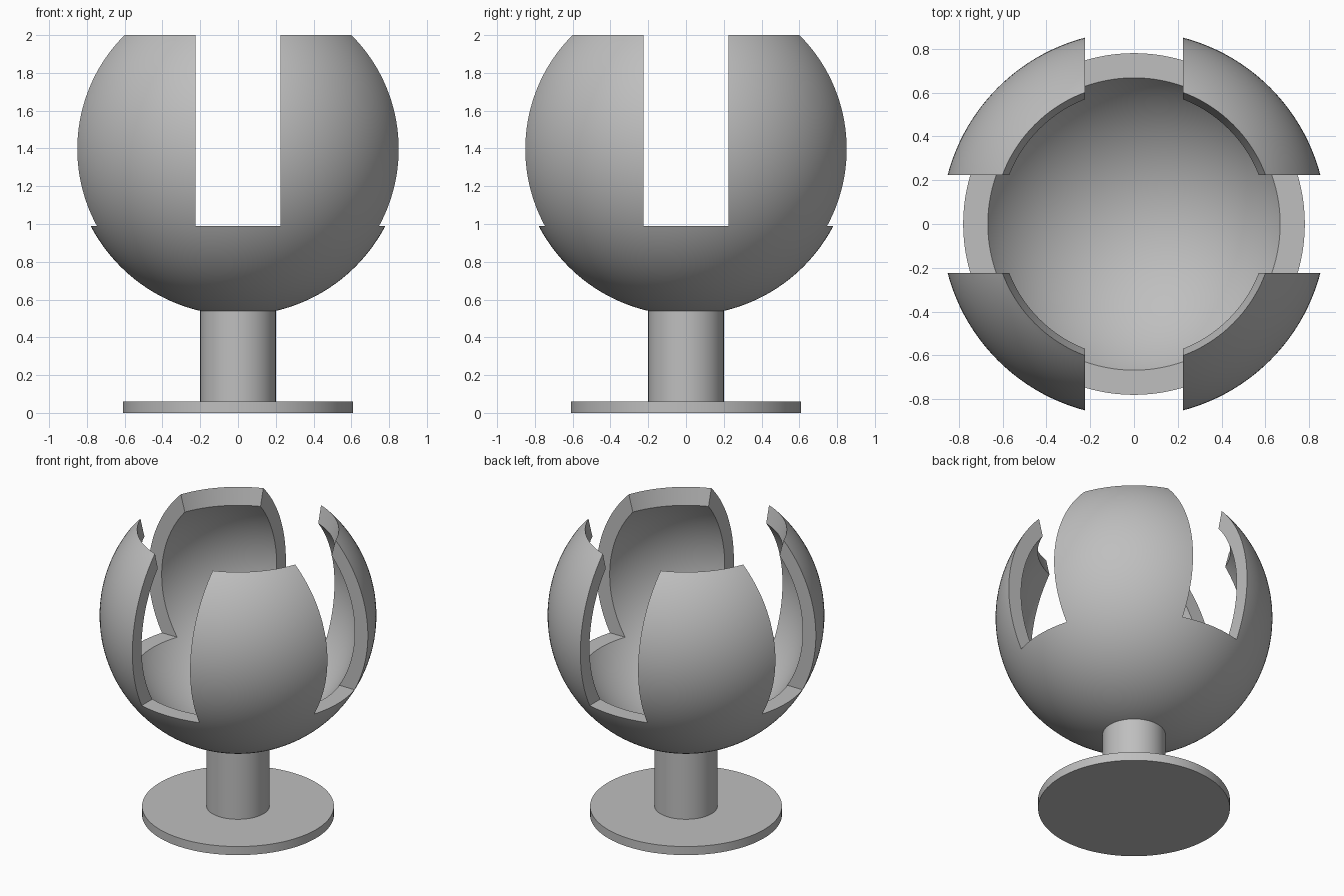
import bpy, bmesh, math

if "Cube" in bpy.data.objects:
    bpy.data.objects.remove(bpy.data.objects["Cube"], do_unlink=True)

GREY = (0.52, 0.52, 0.52, 1)
CENTRE, OUTER, INNER = 1.397, 0.88, 0.782   # globe centre height and shell radii
RIM_R, RIM_INNER_R = 0.641, 0.612           # steep rim of the top opening
GAP, LEDGE = 0.224, 0.99                    # half width and floor of the slots

mat = bpy.data.materials.new("plain grey")
mat.use_nodes = True
mat.diffuse_color = GREY
mat.node_tree.nodes["Principled BSDF"].inputs["Base Color"].default_value = GREY


def lathe(name, profile, steps=128):
    """Turn a profile of (radius, height) points around the z axis."""
    bm = bmesh.new()
    verts = [bm.verts.new((r, 0, z)) for r, z in profile]
    edges = [bm.edges.new(pair) for pair in zip(verts, verts[1:])]
    bmesh.ops.spin(bm, geom=verts + edges, cent=(0, 0, 0), axis=(0, 0, 1),
                   angle=math.tau, steps=steps)
    bmesh.ops.remove_doubles(bm, verts=bm.verts, dist=1e-5)
    bmesh.ops.recalc_face_normals(bm, faces=bm.faces)
    mesh = bpy.data.meshes.new(name)
    bm.to_mesh(mesh)
    bm.free()
    mesh.materials.append(mat)
    obj = bpy.data.objects.new(name, mesh)
    bpy.context.collection.objects.link(obj)
    return obj


def arc(radius, end_r, count=56):
    """Globe meridian from the bottom pole up to radius end_r above the middle."""
    sweep = math.pi - math.asin(end_r / radius)
    return [(radius * math.sin(sweep * i / count),
             CENTRE - radius * math.cos(sweep * i / count)) for i in range(count + 1)]


def slot_cutter(name, size):
    bpy.ops.mesh.primitive_cube_add(size=1, location=(0, 0, LEDGE + 1))
    cutter = bpy.context.object
    cutter.name = name
    cutter.scale = size
    bpy.context.view_layer.update()
    return cutter


# Hollow globe with an open top
globe = lathe("petal_bowl", arc(OUTER, RIM_R) + arc(INNER, RIM_INNER_R)[::-1])

# Two crossing slots leave four petals
for name, size in (("slot_cutter_x", (3, 2 * GAP, 2)), ("slot_cutter_y", (2 * GAP, 3, 2))):
    cutter = slot_cutter(name, size)
    mod = globe.modifiers.new(name, "BOOLEAN")
    mod.operation = "DIFFERENCE"
    mod.solver = "EXACT"
    mod.object = cutter
    bpy.ops.object.select_all(action="DESELECT")
    globe.select_set(True)
    bpy.context.view_layer.objects.active = globe
    bpy.ops.object.modifier_apply(modifier=name)
    bpy.data.objects.remove(cutter, do_unlink=True)

# Stem and round foot
stem = lathe("stem", [(0, 0.05), (0.2, 0.05), (0.2, 0.55), (0, 0.55)], 96)
foot = lathe("foot_disc", [(0, 0), (0.61, 0), (0.61, 0.06), (0, 0.06)], 96)

# Smooth curved faces, keep cut edges sharp
bpy.ops.object.select_all(action="DESELECT")
for obj in (globe, stem, foot):
    obj.select_set(True)
bpy.context.view_layer.objects.active = globe
bpy.ops.object.shade_smooth_by_angle(angle=math.radians(30))
